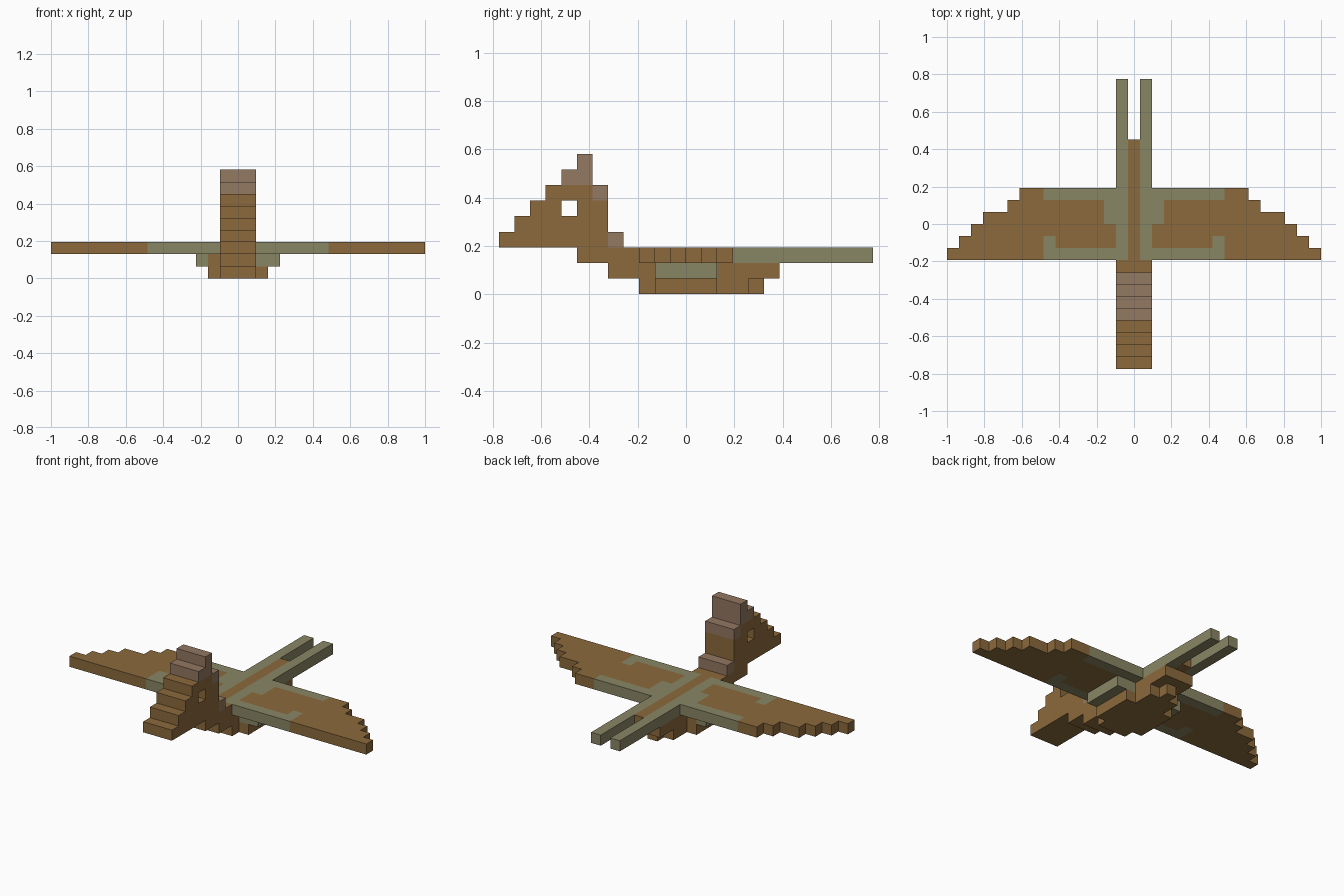
import bpy, bmesh
from mathutils import Vector

cube = bpy.data.objects.get("Cube")
if cube:
    bpy.data.objects.remove(cube, do_unlink=True)

U = 2 / 31                       # edge of one block
BROWN, OLIVE, PINK = 0, 1, 2


def make_material(name, rgb):
    m = bpy.data.materials.new(name)
    m.use_nodes = True
    m.diffuse_color = (*rgb, 1)
    bsdf = m.node_tree.nodes["Principled BSDF"]
    bsdf.inputs["Base Color"].default_value = (*rgb, 1)
    bsdf.inputs["Roughness"].default_value = 0.9
    return m


materials = [make_material("brown", (0.262, 0.144, 0.045)),
             make_material("grey_olive", (0.250, 0.238, 0.127)),
             make_material("dusty_pink", (0.292, 0.188, 0.122))]

parts = {}                       # part name -> {block: colour}


def fill(part, x0, x1, y0, y1, z, colour):
    """Blocks x0..x1 inclusive (centred columns), y0..y1 as an interval, one layer z."""
    cells = parts.setdefault(part, {})
    for x in range(x0, x1 + 1):
        for y in range(y0, y1):
            cells[x, y, z] = colour


# Keel and belly, stepping inwards towards the ground
fill("keel", -1, 1, -3, 4, 0, BROWN)
fill("keel", 0, 0, 4, 5, 0, BROWN)
fill("keel", -2, 2, -2, 2, 0, BROWN)
fill("belly", -1, 1, -5, 6, 1, BROWN)
fill("belly", -2, -2, -2, 2, 1, BROWN)
fill("belly", 2, 2, -2, 2, 1, OLIVE)
for side in (-3, 3):
    fill("belly", side, side, -2, 2, 1, OLIVE)

# Neck base and spine
fill("spine", -1, 1, -7, -3, 2, BROWN)
fill("spine", 0, 0, -3, 7, 2, BROWN)

# Tail feathers running the length of the back
for side, name in ((-1, "right_tail_feather"), (1, "left_tail_feather")):
    fill(name, side, side, -3, 12, 2, OLIVE)

# Stepped wings with olive edge bands
reach = {-3: 15, -2: 14, -1: 13, 0: 12, 1: 10, 2: 9}


def wing_colour(x, y):
    band = y in (-3, 2) and x <= 7
    hook = y == -2 and x == 7
    shoulder = x == 2 and y in (0, 1)
    return OLIVE if band or hook or shoulder else BROWN


for side, name in ((-1, "right_wing"), (1, "left_wing")):
    for y, tip in reach.items():
        for x in range(2, tip + 1):
            fill(name, side * x, side * x, y, y + 1, 2, wing_colour(x, y))

# Head: stepped beak in front, pink crest and nape, eye hole through the side
for z, (front, back) in enumerate([(-12, -4), (-11, -5), (-10, -5),
                                   (-9, -5), (-8, -6), (-7, -6)], start=3):
    fill("head", -1, 1, front, back, z, PINK if z >= 7 else BROWN)
fill("head", -1, 1, -5, -4, 3, PINK)
fill("head", -1, 1, -6, -5, 6, PINK)
for x in (-1, 0, 1):
    del parts["head"][x, -8, 5]

# Skin the exposed sides of the blocks and merge flat areas of one colour
occupied = {c for cells in parts.values() for c in cells}


def build(name, cells):
    bm = bmesh.new()
    for (x, y, z), colour in cells.items():
        centre = Vector((x, y + 0.5, z + 0.5))
        for axis in range(3):
            for sign in (-1, 1):
                n = Vector((0, 0, 0))
                n[axis] = sign
                if (x + int(n.x), y + int(n.y), z + int(n.z)) in occupied:
                    continue
                a = Vector((0, 0, 0))
                a[(axis + 1) % 3] = 0.5
                b = n.cross(a)
                mid = centre + n * 0.5
                corners = (mid - a - b, mid + a - b, mid + a + b, mid - a + b)
                face = bm.faces.new([bm.verts.new(p * U) for p in corners])
                face.material_index = colour
    bmesh.ops.remove_doubles(bm, verts=bm.verts, dist=U * 0.01)
    bmesh.ops.dissolve_limit(bm, angle_limit=0.02, verts=bm.verts,
                             edges=bm.edges, delimit={'MATERIAL'})
    mesh = bpy.data.meshes.new(name)
    bm.to_mesh(mesh)
    bm.free()
    for m in materials:
        mesh.materials.append(m)
    bpy.context.scene.collection.objects.link(bpy.data.objects.new(name, mesh))


for part_name, part_cells in parts.items():
    build(part_name, part_cells)
